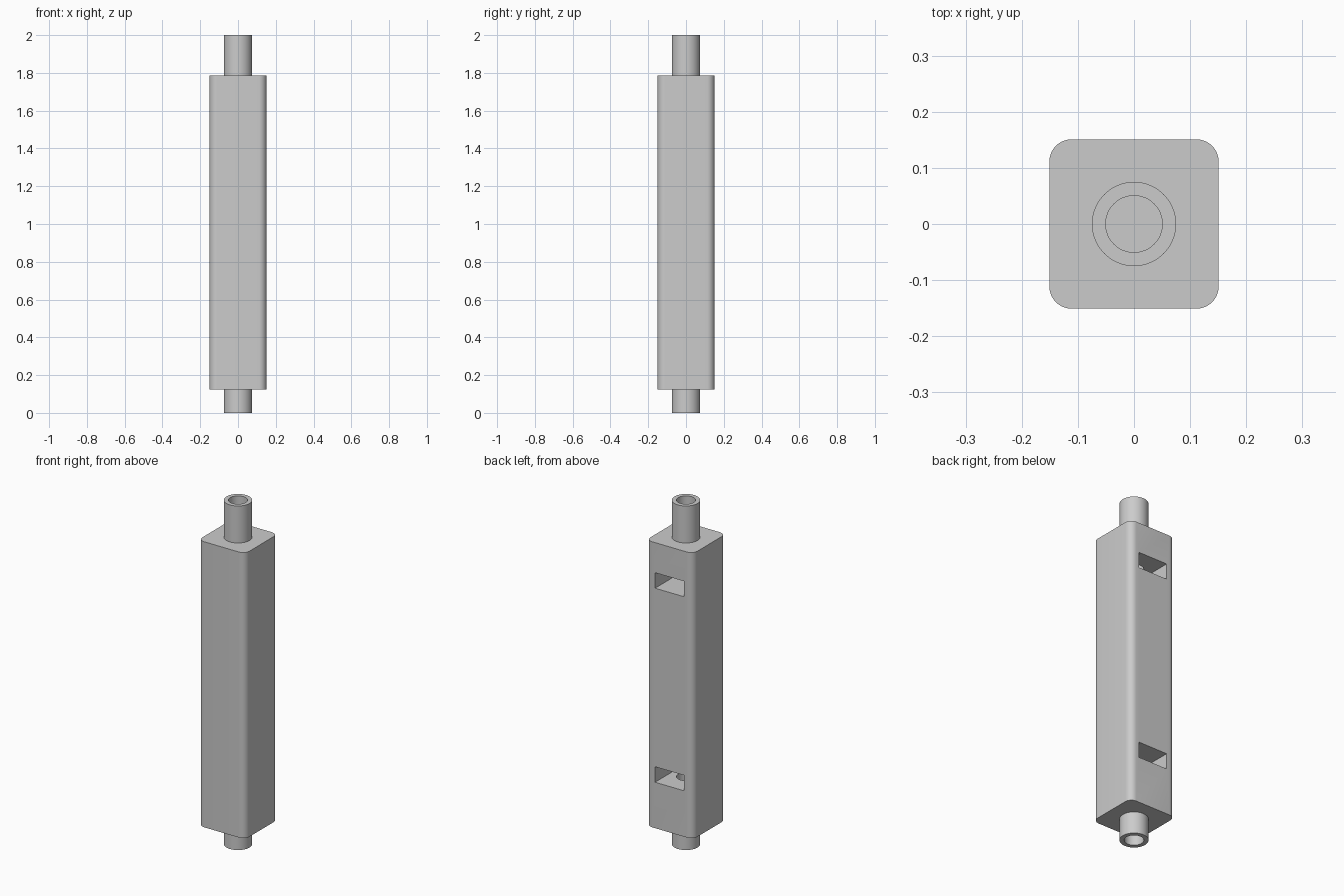
import bpy, bmesh, math
from mathutils import Matrix, Vector

cube = bpy.data.objects.get("Cube")
if cube:
    bpy.data.objects.remove(cube, do_unlink=True)

HALF, CORNER = 0.151, 0.04          # square body section
BOTTOM, TOP, END = 0.125, 1.785, 2.0
PIPE_R, BORE_R = 0.075, 0.0505
WINDOW_LOW, WINDOW_HIGH = 0.437, 1.565
SIDES = 64

grey = bpy.data.materials.new("light grey")
grey.use_nodes = True
colour = (0.6, 0.6, 0.6, 1)
grey.diffuse_color = colour
grey.node_tree.nodes["Principled BSDF"].inputs["Base Color"].default_value = colour


def make_object(name, bm):
    bmesh.ops.recalc_face_normals(bm, faces=bm.faces)
    mesh = bpy.data.meshes.new(name)
    bm.to_mesh(mesh)
    bm.free()
    mesh.materials.append(grey)
    obj = bpy.data.objects.new(name, mesh)
    bpy.context.collection.objects.link(obj)
    return obj


def box(name, low, high, corner=0):
    """Box between two corners, optionally with rounded upright edges."""
    low, high = Vector(low), Vector(high)
    bm = bmesh.new()
    place = Matrix.Translation((low + high) / 2) @ Matrix.Diagonal((*(high - low), 1))
    bmesh.ops.create_cube(bm, size=1, matrix=place)
    if corner:
        upright = [e for e in bm.edges
                   if abs(e.verts[0].co.z - e.verts[1].co.z) > 0.1]
        bmesh.ops.bevel(bm, geom=upright, offset=corner, segments=10,
                        profile=0.5, affect='EDGES')
    return make_object(name, bm)


def rod(name, radius, z0, z1):
    bm = bmesh.new()
    bmesh.ops.create_cone(bm, cap_ends=True, segments=SIDES, radius1=radius,
                          radius2=radius, depth=z1 - z0,
                          matrix=Matrix.Translation((0, 0, (z0 + z1) / 2)))
    return make_object(name, bm)


def tube(name, z0, z1):
    """Hollow pipe made by spinning its wall section."""
    bm = bmesh.new()
    section = [(PIPE_R, z0), (PIPE_R, z1), (BORE_R, z1), (BORE_R, z0)]
    verts = [bm.verts.new((r, 0, z)) for r, z in section]
    edges = [bm.edges.new((verts[i], verts[(i + 1) % 4])) for i in range(4)]
    bmesh.ops.spin(bm, geom=verts + edges, cent=(0, 0, 0), axis=(0, 0, 1),
                   angle=math.tau, steps=SIDES)
    bmesh.ops.remove_doubles(bm, verts=bm.verts, dist=0.0001)
    return make_object(name, bm)


def activate(obj):
    bpy.ops.object.select_all(action='DESELECT')
    obj.select_set(True)
    bpy.context.view_layer.objects.active = obj


def cut(target, cutter):
    cutter.hide_render = True
    mod = target.modifiers.new("cut", 'BOOLEAN')
    mod.operation, mod.solver, mod.object = 'DIFFERENCE', 'EXACT', cutter
    activate(target)
    bpy.ops.object.modifier_apply(modifier=mod.name)
    bpy.data.objects.remove(cutter, do_unlink=True)


# Rounded square body
body = box("body", (-HALF, -HALF, BOTTOM), (HALF, HALF, TOP), CORNER)

# Two window pockets opening through the back
for z in (WINDOW_LOW, WINDOW_HIGH):
    cut(body, box("pocket_cutter", (-0.093, -0.1, z - 0.045),
                  (0.093, HALF + 0.1, z + 0.045)))

# Bores joining each pipe to its nearest pocket
cut(body, rod("lower_bore_cutter", BORE_R, BOTTOM - 0.1, WINDOW_LOW))
cut(body, rod("upper_bore_cutter", BORE_R, WINDOW_HIGH, TOP + 0.1))

# End pipes
lower_pipe = tube("lower_pipe", 0, BOTTOM)
upper_pipe = tube("upper_pipe", TOP, END)

for part in (body, lower_pipe, upper_pipe):
    activate(part)
    bpy.ops.object.shade_smooth_by_angle(angle=math.radians(30))
